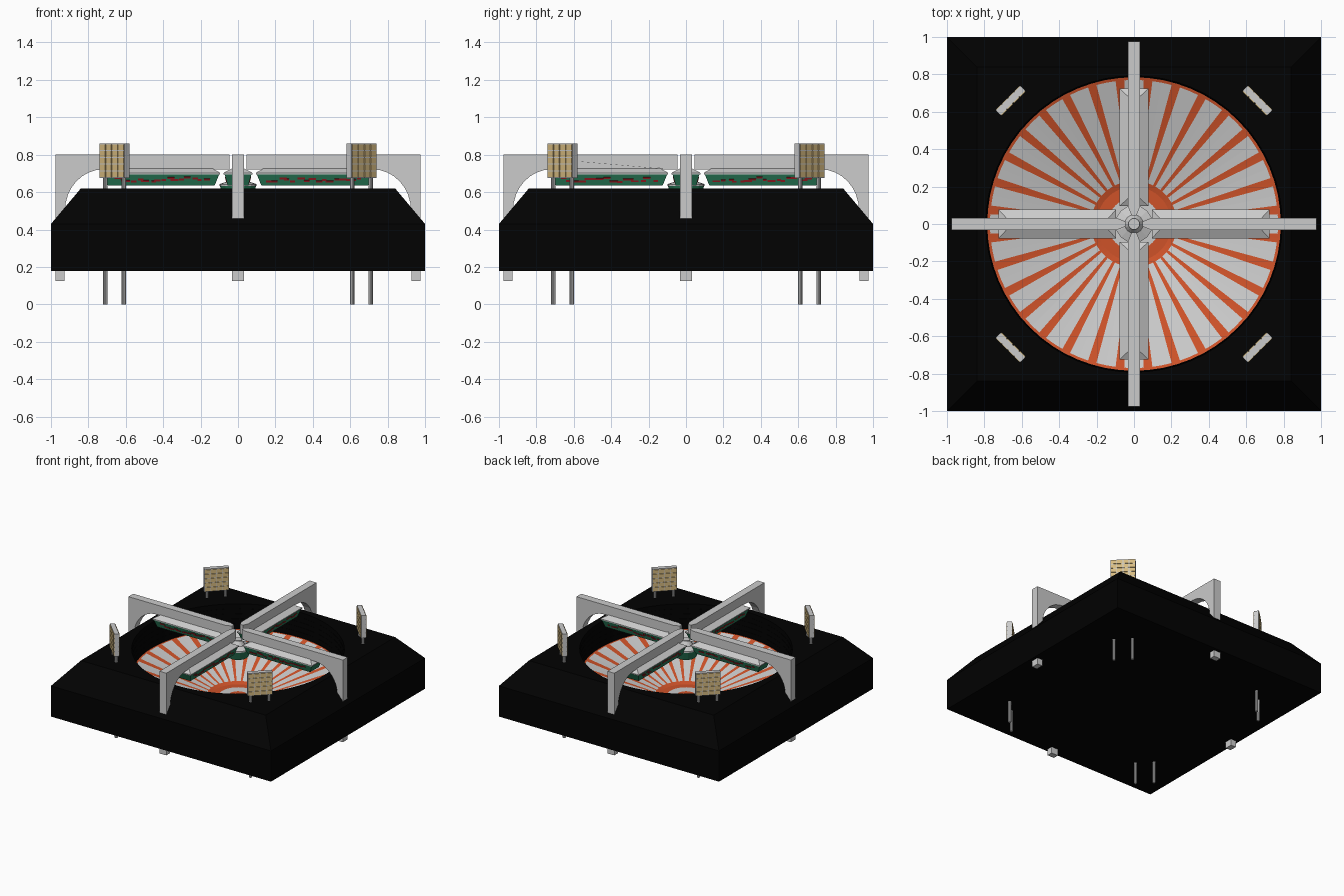
import bpy, bmesh, random
from math import sin, cos, pi, radians
from mathutils import Matrix

if "Cube" in bpy.data.objects:
    bpy.data.objects.remove(bpy.data.objects["Cube"])

random.seed(4)


def material(name, rgb):
    m = bpy.data.materials.new(name)
    m.diffuse_color = (*rgb, 1)
    m.use_nodes = True
    m.node_tree.nodes["Principled BSDF"].inputs["Base Color"].default_value = m.diffuse_color
    return m


BLACK = material("black", (0.0005, 0.0005, 0.0005))
ORANGE = material("orange", (0.62, 0.085, 0.022))
GREEN = material("green", (0.02, 0.18, 0.09))
RED = material("red", (0.3, 0.01, 0.015))
LAMP = material("lamp", (0.68, 0.5, 0.22))


def finish(name, bm, mat=None):
    bmesh.ops.recalc_face_normals(bm, faces=bm.faces)
    me = bpy.data.meshes.new(name)
    bm.to_mesh(me)
    bm.free()
    ob = bpy.data.objects.new(name, me)
    bpy.context.collection.objects.link(ob)
    if mat:
        me.materials.append(mat)
    return ob


def ring_mesh(name, rings, mat=None, n=64, cap_start=True):
    """Skin rings of (radius, z, is_square)."""
    bm = bmesh.new()
    loops = []
    for r, z, square in rings:
        loop = []
        for i in range(n):
            a = 2 * pi * i / n
            k = r / max(abs(cos(a)), abs(sin(a))) if square else r
            loop.append(bm.verts.new((k * cos(a), k * sin(a), z)))
        loops.append(loop)
    for a, b in zip(loops, loops[1:]):
        for i in range(n):
            j = (i + 1) % n
            bm.faces.new((a[i], a[j], b[j], b[i]))
    if cap_start:
        bm.faces.new(loops[0])
    bm.faces.new(loops[-1])
    return finish(name, bm, mat)


def add_box(bm, centre, size, rot=Matrix()):
    m = rot @ Matrix.Translation(centre) @ Matrix.Diagonal((*size, 1))
    bmesh.ops.create_cube(bm, size=1, matrix=m)


def four(make):
    """Call make(rotation, index) for each quarter turn."""
    for q in range(4):
        make(Matrix.Rotation(q * pi / 2, 4, 'Z'), q + 1)


# Square base with sloped top edge and stepped round pit
base = [(1, 0.178, True), (1, 0.43, True), (0.84, 0.62, True), (0.792, 0.62, False)]
for i in range(5):
    r, z = 0.792 - i * 0.0015, 0.58 - i * 0.04
    base += [(r, z, False), (r - 0.0015, z, False)]
base += [(0.7845, 0.39, False), (0.2, 0.21, False), (0.03, 0.21, False)]
ring_mesh("base", base, BLACK)


# Dished floor with radial pale panels
def floor_z(r):
    return 0.235 + 0.18 * max(0, r - 0.2) / 0.58


ring_mesh("floor", [(r, floor_z(r), False) for r in (0.787, 0.5, 0.2, 0.02)],
          ORANGE, cap_start=False)


def floor_panels(name, r0, r1, count, half):
    bm = bmesh.new()
    for i in range(count):
        mid = 2 * pi * i / count
        for a0, a1 in ((mid - half, mid), (mid, mid + half)):
            vs = [bm.verts.new((r * cos(a), r * sin(a), floor_z(r) + 0.004))
                  for r, a in ((r0, a0), (r1, a0), (r1, a1), (r0, a1))]
            bm.faces.new(vs)
    finish(name, bm)


floor_panels("floor_panels", 0.23, 0.77, 32, radians(3.9))
floor_panels("floor_centre_ring", 0.07, 0.14, 32, pi / 32)


# Arched gantry arms with tapered inner tips
def arm(rot, q):
    prof = [(0.045, 0.80), (0.09, 0.80), (0.975, 0.80), (0.975, 0.125), (0.928, 0.125)]
    prof += [(0.72 + 0.205 * cos(t), 0.50 + 0.222 * sin(t))
             for t in [i * pi / 16 for i in range(9)]]
    prof += [(0.09, 0.722), (0.045, 0.722)]
    bm = bmesh.new()
    f = bm.faces.new([bm.verts.new((r, -0.031, z)) for r, z in prof])
    ext = bmesh.ops.extrude_face_region(bm, geom=[f])
    bmesh.ops.translate(bm, vec=(0, 0.062, 0),
                        verts=[v for v in ext["geom"] if isinstance(v, bmesh.types.BMVert)])
    for v in bm.verts:
        if v.co.x < 0.05:
            v.co.y *= 0.4
    bm.transform(rot)
    finish(f"gantry_arm_{q}", bm)


four(arm)


# Hanging display boards: hipped hood, green tapering body, red marks
def loft(name, sections, rot, mat=None):
    bm = bmesh.new()
    loops = [[bm.verts.new((x, y, z)) for x, y in
              ((x0, -w), (x1, -w), (x1, w), (x0, w))] for x0, x1, w, z in sections]
    for a, b in zip(loops, loops[1:]):
        for i in range(4):
            j = (i + 1) % 4
            bm.faces.new((a[i], a[j], b[j], b[i]))
    bm.faces.new(loops[0])
    bm.faces.new(loops[-1])
    bm.transform(rot)
    finish(name, bm, mat)


def board(rot, q):
    loft(f"board_hood_{q}", [(0.095, 0.725, 0.077, 0.695), (0.095, 0.725, 0.077, 0.703),
                             (0.14, 0.68, 0.03, 0.728)], rot)
    loft(f"board_screen_{q}", [(0.125, 0.695, 0.055, 0.635), (0.10, 0.72, 0.072, 0.697)],
         rot, GREEN)
    bm = bmesh.new()
    for side in (-1, 1):
        tilt = Matrix.Translation((0, side * 0.064, 0.666)) @ Matrix.Rotation(side * -0.267, 4, 'X')
        for i in range(16):
            x = 0.17 + i * 0.032 + random.uniform(-0.01, 0.01)
            add_box(bm, (x, 0, random.uniform(-0.012, 0.012)),
                    (random.uniform(0.02, 0.045), 0.005, 0.01), rot @ tilt)
    finish(f"board_marks_{q}", bm, RED)


four(board)

# Central hanging hub
ring_mesh("hub_cone", [(0.10, 0.632, False), (0.10, 0.642, False), (0.05, 0.66, False),
                       (0.03, 0.69, False), (0.03, 0.70, False)], n=16)
ring_mesh("hub_screen", [(0.08, 0.565, False), (0.096, 0.632, False)], GREEN, n=16)


# Floodlights on twin poles at the corners
def floodlight(rot, q):
    place = rot @ Matrix.Rotation(pi / 4, 4, 'Z') @ Matrix.Translation((0.66 * 2 ** 0.5, 0, 0))
    bm = bmesh.new()
    for y in (-0.07, 0.07):
        bmesh.ops.create_cone(bm, cap_ends=True, segments=10, radius1=0.012, radius2=0.012,
                              depth=0.70, matrix=place @ Matrix.Translation((0, y, 0.35)))
    finish(f"light_poles_{q}", bm)
    bm = bmesh.new()
    add_box(bm, (0, 0, 0.768), (0.036, 0.188, 0.186), place)
    finish(f"light_panel_{q}", bm)
    bm = bmesh.new()
    for side in (-1, 1):
        for c in range(4):
            for r in range(5):
                add_box(bm, (side * 0.019, (c - 1.5) * 0.046, 0.768 + (r - 2) * 0.036),
                        (0.008, 0.041, 0.031), place)
    finish(f"lamps_{q}", bm, LAMP)


four(floodlight)
